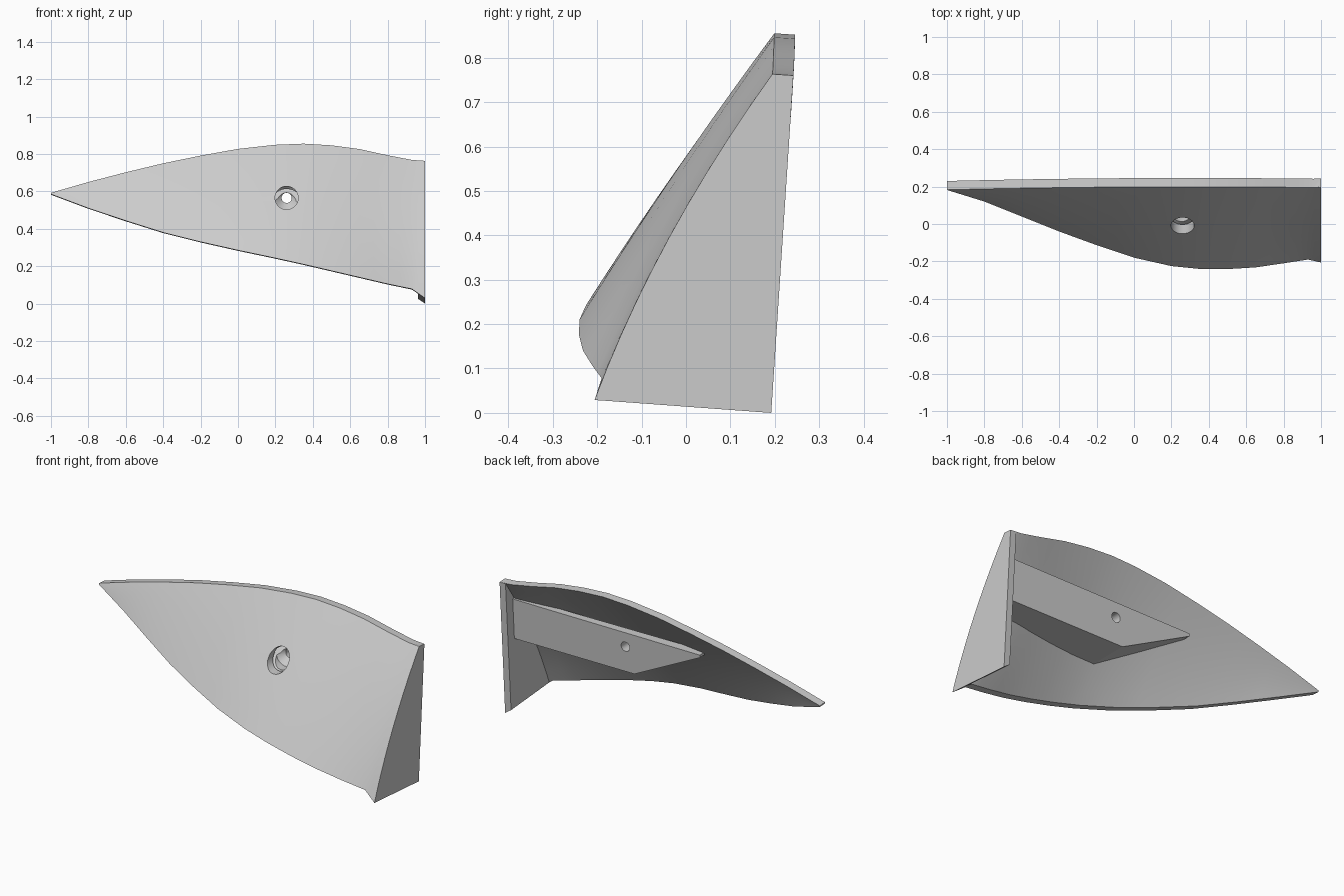
import bpy, bmesh
from math import radians
from mathutils import Matrix, Vector

if "Cube" in bpy.data.objects:
    bpy.data.objects.remove(bpy.data.objects["Cube"])

# Shell stations: x, bottom y, bottom z, top z
STATIONS = [
    (-1.0, .182, .585, .592), (-.8, .12, .51, .65), (-.6, .04, .443, .702),
    (-.4, -.04, .38, .75), (-.2, -.113, .33, .791), (0, -.18, .285, .827),
    (.2, -.225, .243, .849), (.35, -.24, .21, .855), (.5, -.241, .175, .846),
    (.65, -.232, .14, .826), (.8, -.21, .105, .793), (.93, -.19, .078, .768),
    (1.0, -.206, .029, .763)]
THICK = Vector((0, .047, -.003))
ROWS = 10


def station(x):
    for a, b in zip(STATIONS, STATIONS[1:]):
        if x <= b[0]:
            f = (x - a[0]) / (b[0] - a[0])
            return [p + (q - p) * f for p, q in zip(a, b)]
    return STATIONS[-1]


def outer(x, t):
    """Point on the outer skin, t = 0 at the lower edge, 1 at the upper."""
    _, yb, zb, zt = station(x)
    yt = .199 - .0095 * (x - .3) ** 2
    bulge = (zt - zb) * .016 + .02 * max(0, (x - .7) / .3)
    return Vector((x, yb + (yt - yb) * t - 4 * bulge * t * (1 - t), zb + (zt - zb) * t))


def outer_y(x, z):
    _, _, zb, zt = station(x)
    return outer(x, (z - zb) / (zt - zb)).y


def finish(name, bm, angle=25):
    bmesh.ops.recalc_face_normals(bm, faces=bm.faces)
    me = bpy.data.meshes.new(name)
    bm.to_mesh(me)
    bm.free()
    ob = bpy.data.objects.new(name, me)
    bpy.context.collection.objects.link(ob)
    bpy.ops.object.select_all(action='DESELECT')
    ob.select_set(True)
    bpy.context.view_layer.objects.active = ob
    bpy.ops.object.shade_smooth_by_angle(angle=radians(angle))
    return ob


def loft(name, loops):
    """Closed loops bridged in order and capped at both ends."""
    bm = bmesh.new()
    rings = [[bm.verts.new(p) for p in loop] for loop in loops]
    n = len(rings[0])
    for a, b in zip(rings, rings[1:]):
        for i in range(n):
            j = (i + 1) % n
            bm.faces.new((a[i], a[j], b[j], b[i]))
    bm.faces.new(rings[0][::-1])
    bm.faces.new(rings[-1])
    return finish(name, bm)


# Curved blade-shaped shell
sections = []
for a, b in zip(STATIONS, STATIONS[1:]):
    sections += [a[0], (a[0] + b[0]) / 2]
sections.append(1.0)
loops = []
for x in sections:
    skin = [outer(x, i / ROWS) for i in range(ROWS + 1)]
    loops.append(skin + [p + THICK for p in reversed(skin)])
shell = loft("curved_shell", loops)

# Flat end plate closing the wide end
loops = []
for x, lift in ((.963, .025), (1.0, 0)):
    front = [outer(x, i / ROWS) + Vector((0, .002, 0)) for i in range(ROWS + 1)]
    loops.append(front + [Vector((x, .242, .76)), Vector((x, .192, lift))])
plate = loft("end_plate", loops)

# Mounting boss on the inner side
outline = [(.975, .42), (.21, .42), (-.21, .63), (-.21, .645), (.975, .65)]
boss = loft("mounting_boss", [
    [Vector((x, outer_y(x, z) + .025, z)) for x, z in outline],
    [Vector((x, .135 + .065 * z, z)) for x, z in outline]])

# Countersunk screw hole cut through shell and boss
ring = [Matrix.Rotation(radians(360 * i / 32), 3, 'Y') @ Vector((0, 0, 1)) for i in range(32)]
cutter = loft("hole_cutter", [
    [Vector((.26, y, .565)) + r * d for d in ring]
    for y, r in ((-.3, .062), (.06, .062), (.095, .027), (.4, .027))])
cutter.hide_render = True
for ob in (shell, boss):
    mod = ob.modifiers.new("screw_hole", 'BOOLEAN')
    mod.operation = 'DIFFERENCE'
    mod.solver = 'EXACT'
    mod.object = cutter
    bpy.ops.object.select_all(action='DESELECT')
    ob.select_set(True)
    bpy.context.view_layer.objects.active = ob
    bpy.ops.object.modifier_apply(modifier=mod.name)
    bpy.ops.object.shade_smooth_by_angle(angle=radians(25))
bpy.data.objects.remove(cutter)
